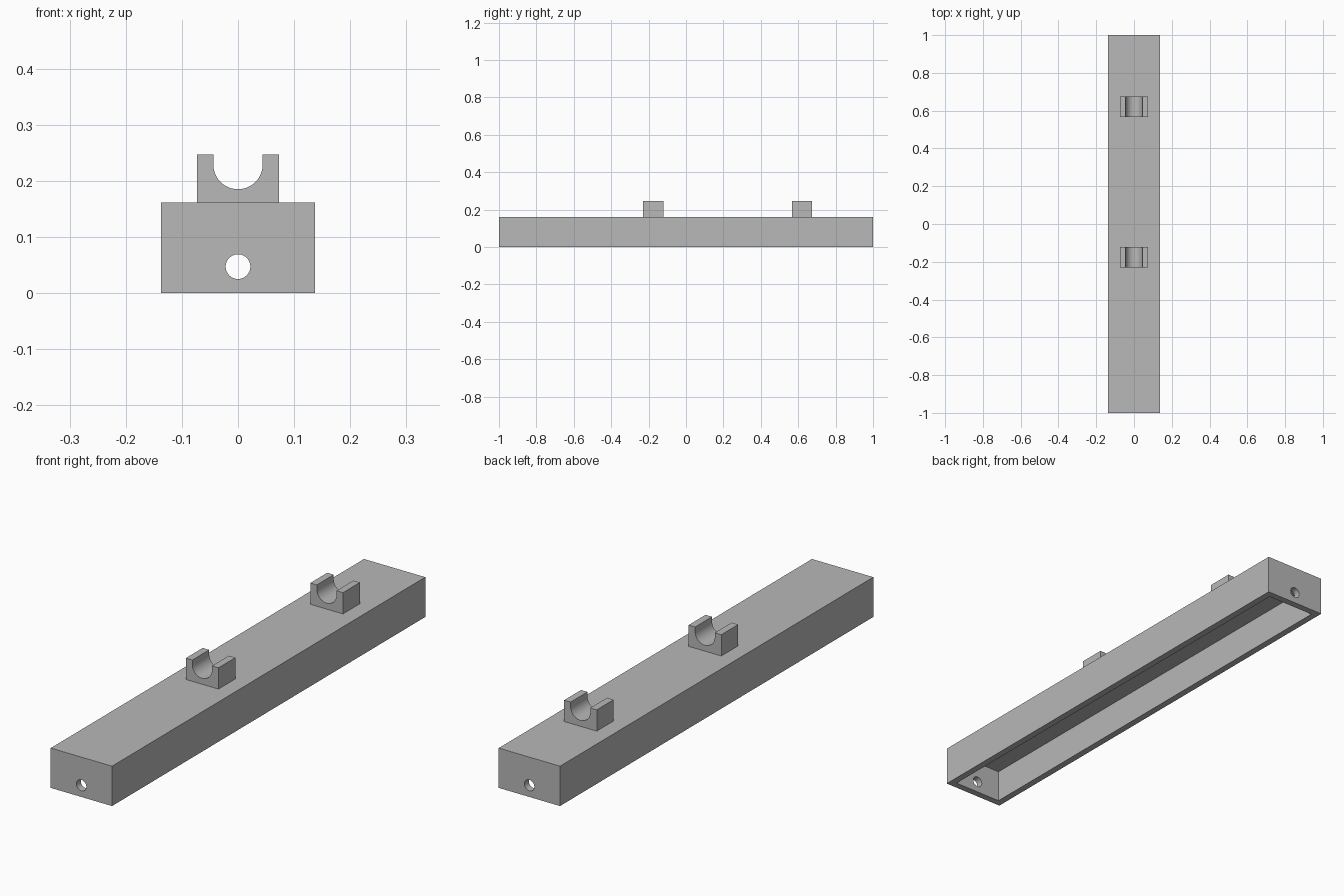
import bpy, bmesh, math

cube = bpy.data.objects.get("Cube")
if cube:
    bpy.data.objects.remove(cube, do_unlink=True)

HALF_W, HALF_L, HEIGHT, WALL = 0.137, 1.0, 0.161, 0.028

grey = bpy.data.materials.new("plain grey")
grey.use_nodes = True
colour = (0.48, 0.48, 0.48, 1)
grey.diffuse_color = colour
grey.node_tree.nodes["Principled BSDF"].inputs["Base Color"].default_value = colour


def prism(name, profile, y0, y1):
    """Extrude an x-z outline along y."""
    bm = bmesh.new()
    face = bm.faces.new([bm.verts.new((x, y0, z)) for x, z in profile])
    new = bmesh.ops.extrude_face_region(bm, geom=[face])["geom"]
    bmesh.ops.translate(bm, vec=(0, y1 - y0, 0),
                        verts=[v for v in new if isinstance(v, bmesh.types.BMVert)])
    bmesh.ops.recalc_face_normals(bm, faces=bm.faces)
    mesh = bpy.data.meshes.new(name)
    bm.to_mesh(mesh)
    bm.free()
    mesh.materials.append(grey)
    obj = bpy.data.objects.new(name, mesh)
    bpy.context.collection.objects.link(obj)
    return obj


def box(half, z0, z1):
    return [(-half, z0), (half, z0), (half, z1), (-half, z1)]


def arc(radius, cz, start, end, count):
    angles = [start + (end - start) * i / count for i in range(count + 1)]
    return [(radius * math.cos(a), cz + radius * math.sin(a)) for a in angles]


def cut(target, cutter):
    mod = target.modifiers.new(cutter.name, "BOOLEAN")
    mod.operation, mod.solver, mod.object = "DIFFERENCE", "EXACT", cutter
    bpy.ops.object.select_all(action="DESELECT")
    bpy.context.view_layer.objects.active = target
    target.select_set(True)
    bpy.ops.object.modifier_apply(modifier=mod.name)
    bpy.data.objects.remove(cutter, do_unlink=True)


def smooth(obj):
    bpy.ops.object.select_all(action="DESELECT")
    bpy.context.view_layer.objects.active = obj
    obj.select_set(True)
    bpy.ops.object.shade_smooth_by_angle(angle=math.radians(30))


# Long tray, hollow and open underneath, with a round hole through each end
tray = prism("tray", box(HALF_W, 0, HEIGHT), -HALF_L, HALF_L)
cut(tray, prism("cavity_cutter", box(HALF_W - WALL, -0.1, HEIGHT - WALL),
                WALL - HALF_L, HALF_L - WALL))
cut(tray, prism("hole_cutter", arc(0.022, 0.047, 0, math.tau, 48)[:-1], -1.1, 1.1))
smooth(tray)

# Two U-shaped cradles on top
TOP, SIDE, SLOT = 0.247, 0.073, 0.044
outline = [(SIDE, TOP), (SIDE, HEIGHT), (-SIDE, HEIGHT), (-SIDE, TOP), (-SLOT, TOP)]
outline += arc(SLOT, 0.229, -math.pi, 0, 32) + [(SLOT, TOP)]
for name, centre in (("front_cradle", -0.175), ("rear_cradle", 0.62)):
    smooth(prism(name, outline, centre - 0.054, centre + 0.054))
